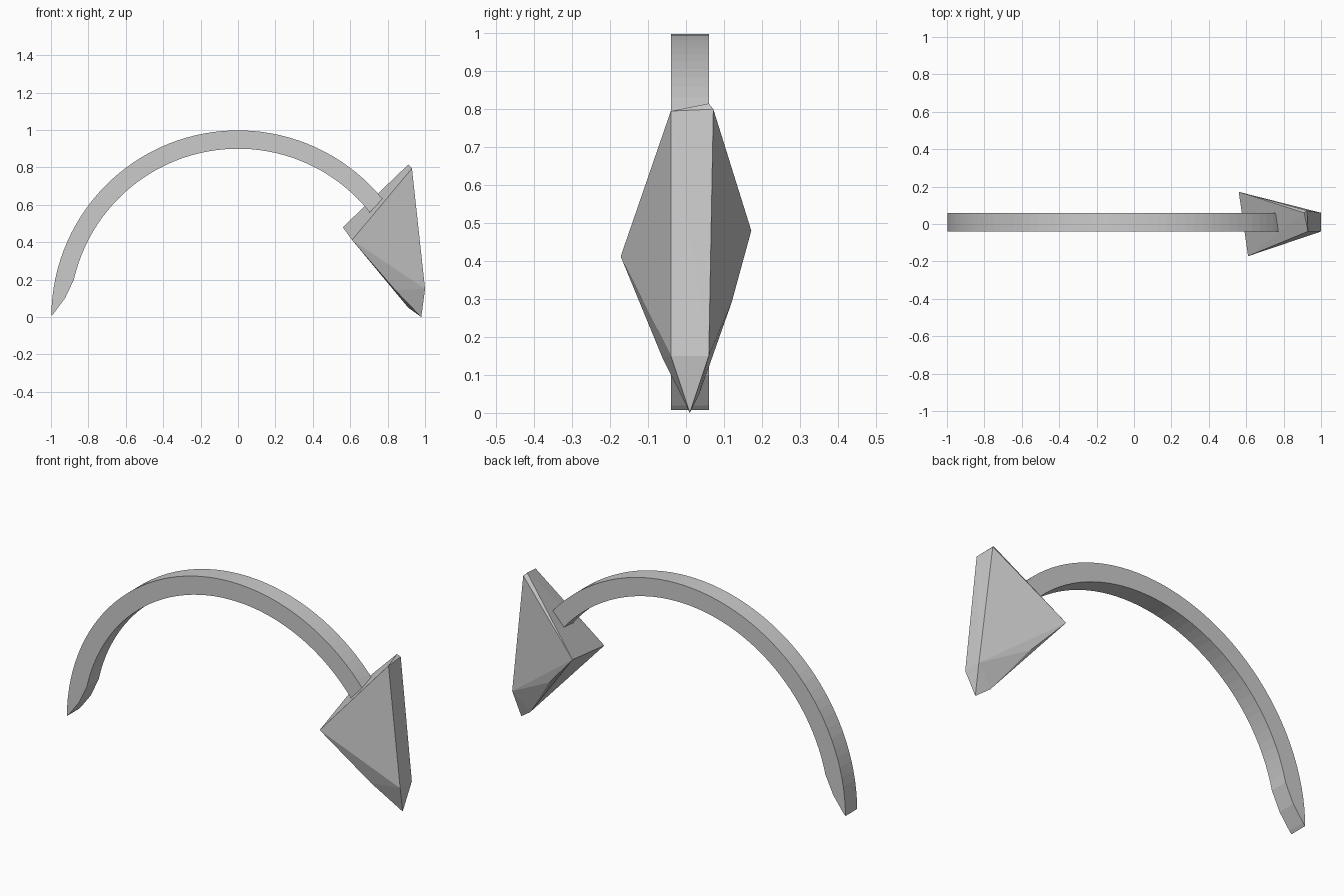
import bpy, bmesh
from math import cos, sin, radians

if "Cube" in bpy.data.objects:
    bpy.data.objects.remove(bpy.data.objects["Cube"])


def make_object(name, bm):
    bmesh.ops.recalc_face_normals(bm, faces=bm.faces)
    mesh = bpy.data.meshes.new(name)
    bm.to_mesh(mesh)
    bm.free()
    obj = bpy.data.objects.new(name, mesh)
    bpy.context.collection.objects.link(obj)
    return obj


def arc_points(radius, start, end, count):
    angles = [radians(start + (end - start) * i / count) for i in range(count + 1)]
    return [(radius * cos(a), radius * sin(a)) for a in angles]


# Curved shaft: constant-width band whose inner edge tapers to a point at the tail
outer = arc_points(0.998, 33, 179.6, 50)
tail = [(-0.985, 0.02), (-0.925, 0.1)]
inner = arc_points(0.9, 167.2, 33, 46)
profile = outer + tail + inner
bm = bmesh.new()
front = [bm.verts.new((x, -0.04, z)) for x, z in profile]
back = [bm.verts.new((x, 0.06, z)) for x, z in profile]
n_outer, n = len(outer), len(profile)
for i in range(n):
    j = (i + 1) % n
    bm.faces.new((front[i], front[j], back[j], back[i]))
bm.faces.new(front)
bm.faces.new(back[::-1])
bmesh.ops.triangulate(bm, faces=[f for f in bm.faces if len(f.verts) > 4])
make_object("curved_shaft", bm)

# Arrow head: faceted solid with two side barbs, narrow outer strip and pointed tip
head = [
    (0.93, -0.04, 0.795), (0.91, 0.06, 0.815), (0.925, 0.072, 0.80),   # top
    (0.61, -0.172, 0.412), (0.56, 0.172, 0.48),                       # barbs
    (0.73, -0.115, 0.275), (0.84, -0.062, 0.145),                     # front edge
    (0.735, 0.12, 0.29), (0.84, 0.075, 0.165), (0.91, 0.035, 0.05),   # back edge
    (1.0, -0.04, 0.15), (1.0, 0.06, 0.15), (0.98, 0.01, 0.0),         # strip, tip
]
bm = bmesh.new()
for p in head:
    bm.verts.new(p)
result = bmesh.ops.convex_hull(bm, input=bm.verts)
loose = [v for v in bm.verts if not v.link_faces]
bmesh.ops.delete(bm, geom=loose, context='VERTS')
make_object("arrow_head", bm)
